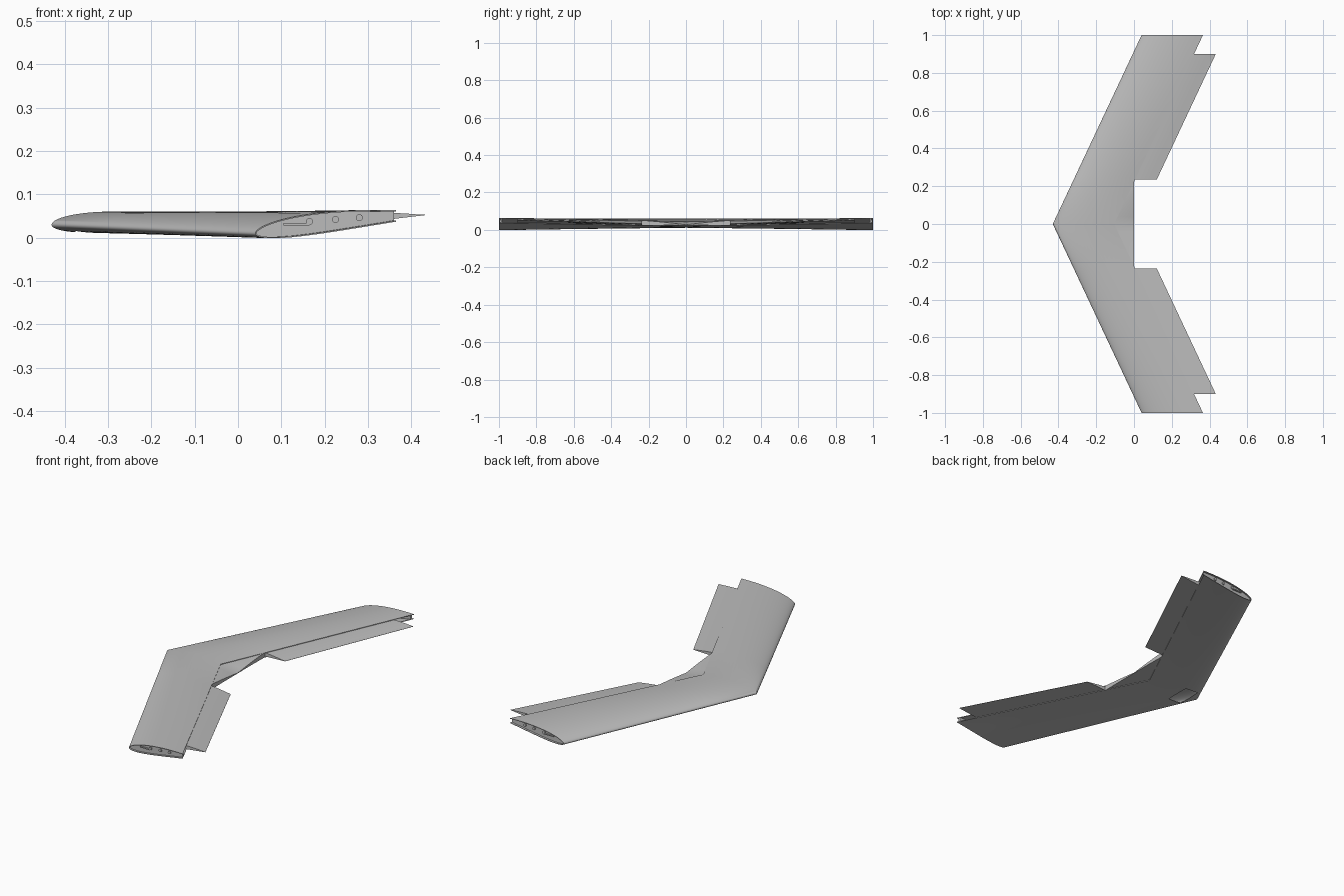
import bpy, bmesh, math
from mathutils import Matrix

if "Cube" in bpy.data.objects:
    bpy.data.objects.remove(bpy.data.objects["Cube"])

grey = bpy.data.materials.new("light_grey")
grey.use_nodes = True
grey.diffuse_color = (0.5, 0.5, 0.5, 1)
grey.node_tree.nodes["Principled BSDF"].inputs["Base Color"].default_value = (0.5, 0.5, 0.5, 1)

CHORD, HINGE, FLAP_IN, FLAP_OUT = 0.44, 0.325, 0.235, 0.9


def lead(y):
    """x of the leading edge at span position y"""
    return -0.43 + 0.47 * abs(y)


def surface(off, y, side, inset=0.0):
    """point on the twisted aerofoil, side +1 upper, -1 lower"""
    t = min(max(off / CHORD, 0), 1)
    half = 0.555 * (0.2969 * math.sqrt(t) - 0.126 * t - 0.3516 * t**2
                    + 0.2843 * t**3 - 0.1036 * t**4)
    camber = 0.08 * t * (1 - t)
    a = abs(y)
    base = (0.03 - 0.02 * a) * (1 - t) + (0.025 + 0.03 * a) * t
    return (lead(y) + off, y, base + CHORD * (camber + side * half) - side * inset)


def finish(name, bm):
    me = bpy.data.meshes.new(name)
    bm.to_mesh(me)
    bm.free()
    me.materials.append(grey)
    ob = bpy.data.objects.new(name, me)
    bpy.context.collection.objects.link(ob)
    return ob


def activate(ob):
    bpy.ops.object.select_all(action="DESELECT")
    ob.select_set(True)
    bpy.context.view_layer.objects.active = ob


def smooth(ob):
    activate(ob)
    bpy.ops.object.shade_smooth_by_angle(angle=math.radians(30))


def loft(name, sections, solid=True):
    """skin a list of matching sections, capped when solid"""
    bm = bmesh.new()
    rows = [[bm.verts.new(p) for p in s] for s in sections]
    n = len(rows[0])
    for a, b in zip(rows, rows[1:]):
        for i in range(n if solid else n - 1):
            j = (i + 1) % n
            bm.faces.new((a[i], b[i], b[j], a[j]))
    if solid:
        bm.faces.new(rows[0])
        bm.faces.new(rows[-1])
        bmesh.ops.recalc_face_normals(bm, faces=bm.faces)
    return finish(name, bm)


def wedge(y, start, end, inset, steps=8):
    """closed slice of the aerofoil, its inset fading to the rear"""
    s = [i / steps for i in range(steps + 1)]
    up = [surface(start + (end - start) * k, y, 1, inset * (1 - k)) for k in s]
    low = [surface(start + (end - start) * k, y, -1, inset * (1 - k)) for k in s]
    # keep a hair of thickness at the rear edge
    up[-1] = (up[-1][0], y, max(up[-1][2], low[-1][2] + 0.0008))
    return up + low[::-1]


# Hollow wing skin, open along the hinge line
N = 24
steps = [HINGE * (i / N) ** 2 for i in range(N + 1)]


def skin_section(y):
    return ([surface(o, y, 1) for o in reversed(steps)]
            + [surface(o, y, -1) for o in steps[1:]])


skin = loft("wing_skin", [skin_section(k / 4) for k in range(-4, 5)], solid=False)
mod = skin.modifiers.new("thickness", "SOLIDIFY")
mod.thickness, mod.offset = 0.003, -1

# Hatch opening under the nose
bm = bmesh.new()
bmesh.ops.create_cube(bm, size=1, matrix=Matrix.Translation((-0.335, 0, 0.005))
                      @ Matrix.Diagonal((0.08, 0.14, 0.05, 1)))
cutter = finish("hatch_cutter", bm)
cutter.hide_render = True
cut = skin.modifiers.new("hatch", "BOOLEAN")
cut.operation, cut.object, cut.solver = "DIFFERENCE", cutter, "EXACT"
activate(skin)
for m in ("thickness", "hatch"):
    bpy.ops.object.modifier_apply(modifier=m)
bpy.data.objects.remove(cutter)
smooth(skin)

# Centre fairing with a straight rear edge
ys = [FLAP_IN * k / 6 for k in range(-6, 7)]
smooth(loft("centre_fairing", [wedge(y, 0.314, -lead(y), 0.0035) for y in ys]))

for side, label in ((1, "rear"), (-1, "front")):
    # Trailing flap
    smooth(loft(label + "_flap", [wedge(side * y, 0.315, CHORD, 0.0035)
                                  for y in (FLAP_IN, FLAP_OUT)]))

    # Recessed tip rib
    def rib_section(y):
        up = [surface(o, y, 1, 0.002) for o in steps[3:]]
        low = [surface(o, y, -1, 0.002) for o in steps[3:]]
        return up + low[::-1]
    loft(label + "_tip_rib", [rib_section(side * y) for y in (0.982, 0.99)])

    # Pins and joiner bar on the rib
    for i, (x, z) in enumerate(((0.165, 0.037), (0.225, 0.042), (0.28, 0.046))):
        bm = bmesh.new()
        bmesh.ops.create_cone(bm, cap_ends=True, segments=16, radius1=0.008,
                              radius2=0.008, depth=0.01,
                              matrix=Matrix.Translation((x, side * 0.991, z))
                              @ Matrix.Rotation(math.pi / 2, 4, "X"))
        smooth(finish(f"{label}_rib_pin_{i + 1}", bm))
    bm = bmesh.new()
    bmesh.ops.create_cube(bm, size=1, matrix=Matrix.Translation((0.135, side * 0.991, 0.031))
                          @ Matrix.Diagonal((0.06, 0.012, 0.006, 1)))
    finish(label + "_joiner_bar", bm)
